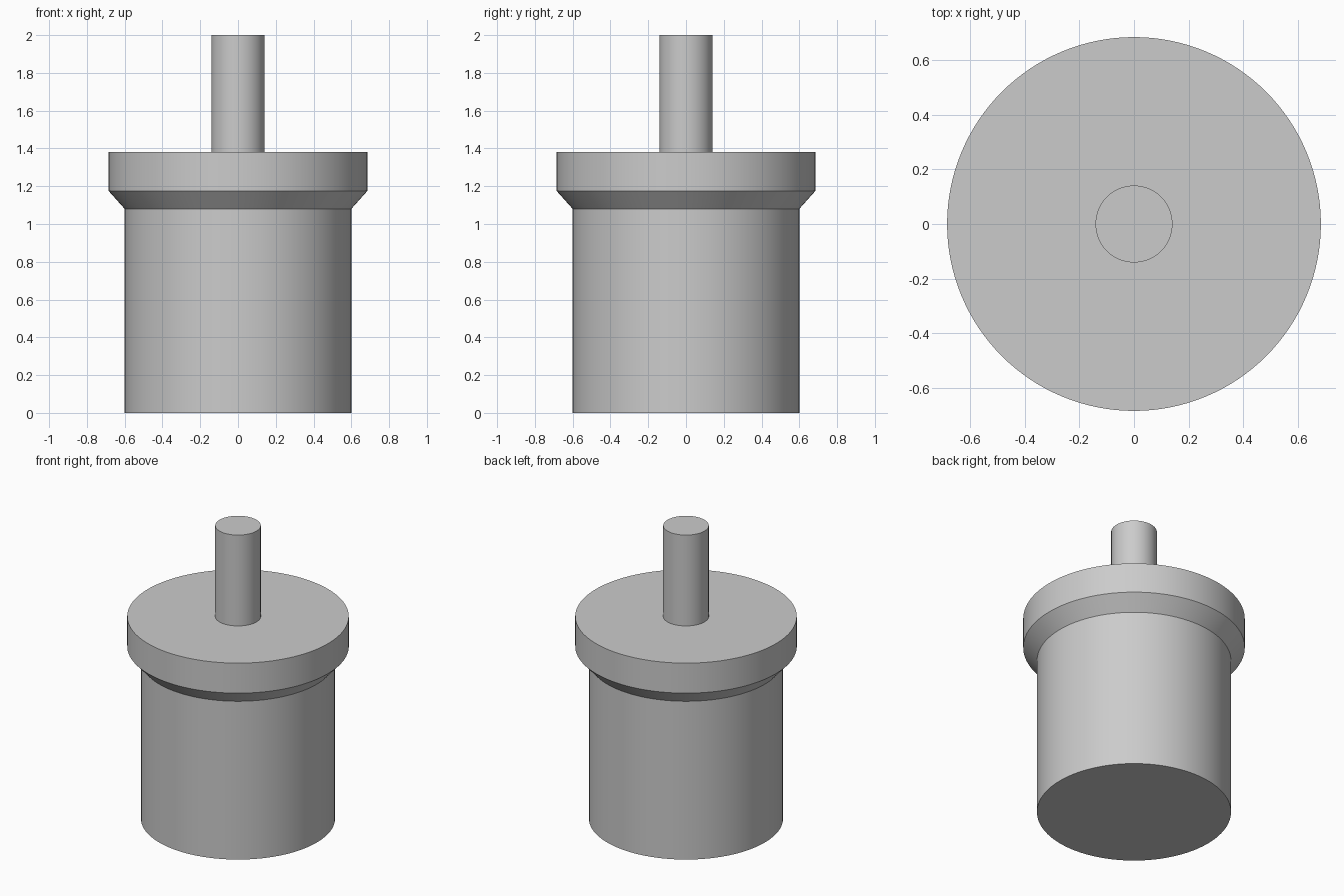
import bpy
import bmesh
import math
from mathutils import Matrix

cube = bpy.data.objects.get("Cube")
if cube:
    bpy.data.objects.remove(cube, do_unlink=True)

SEGMENTS = 128

# One plain grey for every part
grey = bpy.data.materials.new("light_grey")
grey.use_nodes = True
colour = (0.6, 0.6, 0.6, 1)
grey.diffuse_color = colour
grey.node_tree.nodes["Principled BSDF"].inputs["Base Color"].default_value = colour


def lathe(name, profile):
    """Spin an open (radius, height) profile around z and cap its ends."""
    bm = bmesh.new()
    verts = [bm.verts.new((r, 0, z)) for r, z in profile]
    edges = [bm.edges.new(pair) for pair in zip(verts, verts[1:])]
    bmesh.ops.spin(bm, geom=verts + edges, cent=(0, 0, 0), axis=(0, 0, 1),
                   angle=math.tau, steps=SEGMENTS, use_merge=True)
    bmesh.ops.remove_doubles(bm, verts=bm.verts, dist=0.0001)
    bmesh.ops.holes_fill(bm, edges=[e for e in bm.edges if e.is_boundary], sides=0)
    bmesh.ops.recalc_face_normals(bm, faces=bm.faces)
    mesh = bpy.data.meshes.new(name)
    bm.to_mesh(mesh)
    bm.free()
    mesh.materials.append(grey)
    obj = bpy.data.objects.new(name, mesh)
    bpy.context.collection.objects.link(obj)
    bpy.ops.object.select_all(action="DESELECT")
    obj.select_set(True)
    bpy.context.view_layer.objects.active = obj
    bpy.ops.object.shade_smooth_by_angle(angle=math.radians(30))
    return obj


# Body, chamfered collar and top stem turned as one solid
lathe("stemmed_plug", [(0.6, 0), (0.6, 1.08), (0.685, 1.175), (0.685, 1.38),
                       (0.141, 1.38), (0.141, 2)])
